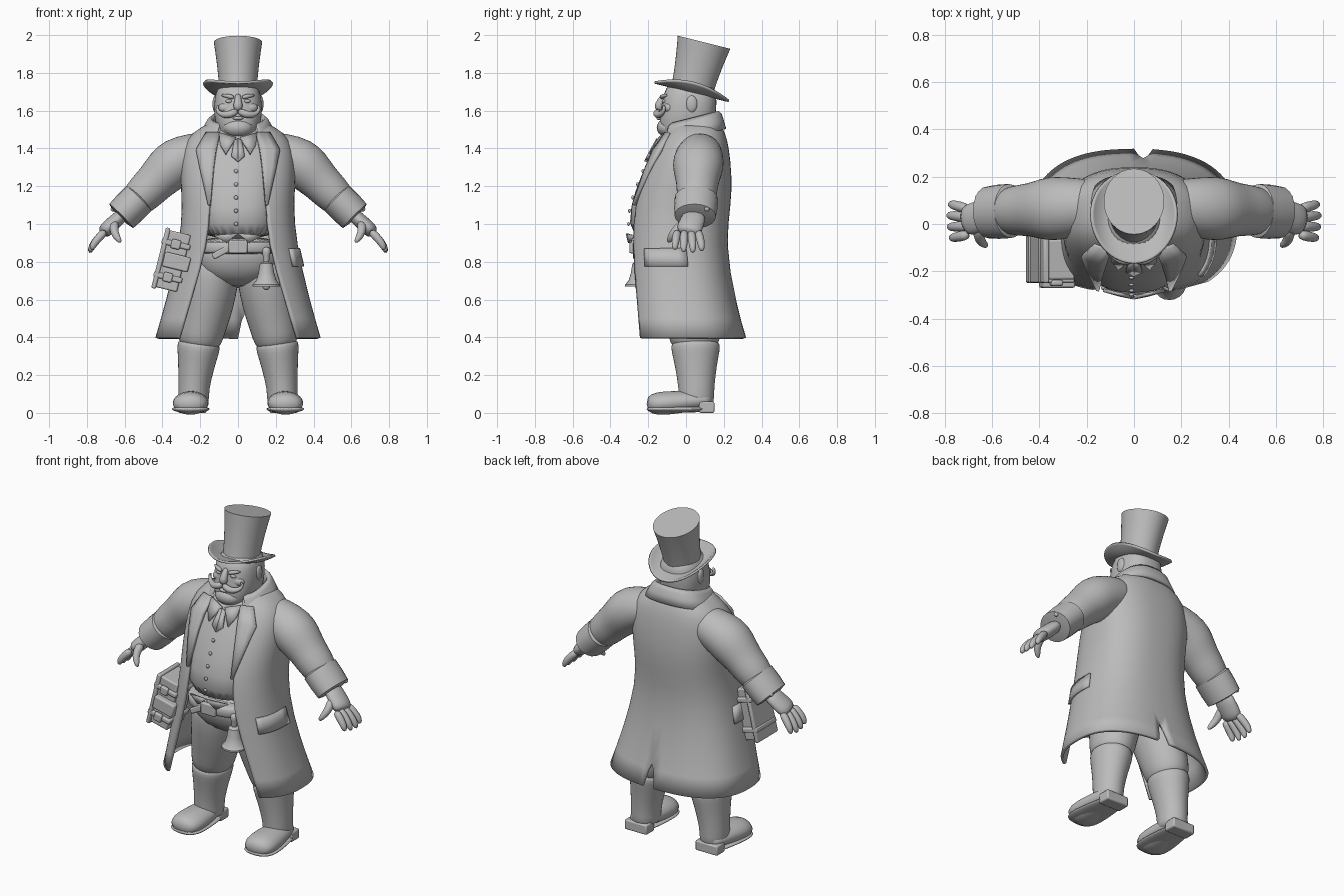
import bpy, bmesh
from math import sin, cos, asin, pi, radians, copysign
from mathutils import Vector, Matrix

if "Cube" in bpy.data.objects:
    bpy.data.objects.remove(bpy.data.objects["Cube"])

grey = bpy.data.materials.new("plain_grey")
grey.use_nodes = True
shade = (.5, .5, .5, 1)
grey.diffuse_color = shade
grey.node_tree.nodes["Principled BSDF"].inputs["Base Color"].default_value = shade


def finish(name, bm, smooth=False, thickness=0, bevel=0):
    bmesh.ops.recalc_face_normals(bm, faces=bm.faces)
    mesh = bpy.data.meshes.new(name)
    bm.to_mesh(mesh)
    bm.free()
    mesh.materials.append(grey)
    mesh.shade_smooth()
    if not smooth:
        mesh.set_sharp_from_angle(angle=radians(40))
    obj = bpy.data.objects.new(name, mesh)
    bpy.context.collection.objects.link(obj)
    if smooth:
        modifier = obj.modifiers.new("smooth", 'SUBSURF')
        modifier.levels = modifier.render_levels = 1
        modifier.boundary_smooth = 'PRESERVE_CORNERS'
    if thickness:
        modifier = obj.modifiers.new("thickness", 'SOLIDIFY')
        modifier.thickness, modifier.offset = thickness, 0
    if bevel:
        modifier = obj.modifiers.new("soft_edges", 'BEVEL')
        modifier.width, modifier.segments = bevel, 2


def skin(bm, rings, closed=True, caps=True):
    rings = [[bm.verts.new(point) for point in ring] for ring in rings]
    count = len(rings[0])
    for lower, upper in zip(rings, rings[1:]):
        for i in range(count if closed else count - 1):
            j = (i + 1) % count
            bm.faces.new((lower[i], lower[j], upper[j], upper[i]))
    if caps and closed:
        bm.faces.new(rings[0])
        bm.faces.new(rings[-1])


def turn_angles(count):
    return [2 * pi * k / count for k in range(count)]


def tube(name, path, radii, flat=1, side=1, smooth=True):
    """Elliptical rings strung along a path; flat stretches them across it."""
    points = [Vector((x * side, y, z)) for x, y, z in path]
    rings = []
    for i, (point, radius) in enumerate(zip(points, radii)):
        along = (points[min(i + 1, len(points) - 1)] - points[max(i - 1, 0)]).normalized()
        reference = Vector((0, 0, 1)) if abs(along.y) > .75 else Vector((0, 1, 0))
        across = along.cross(reference).normalized()
        other = across.cross(along) * flat
        rings.append([point + (across * cos(a) + other * sin(a)) * radius for a in turn_angles(20)])
    bm = bmesh.new()
    skin(bm, rings)
    finish(name, bm, smooth)


def box(name, location, size, tilt=0):
    bm = bmesh.new()
    matrix = Matrix.Translation(location) @ Matrix.Rotation(tilt, 4, 'Y') @ Matrix.Diagonal((*size, 1))
    bmesh.ops.create_cube(bm, size=1, matrix=matrix)
    finish(name, bm, bevel=.008)


def ball(name, location, size):
    bm = bmesh.new()
    matrix = Matrix.Translation(location) @ Matrix.Diagonal((*size, 1))
    bmesh.ops.create_uvsphere(bm, u_segments=16, v_segments=10, radius=1, matrix=matrix)
    finish(name, bm)


def plate(name, outline, side):
    bm = bmesh.new()
    bm.faces.new([bm.verts.new((x * side, y, z)) for x, y, z in outline])
    finish(name, bm, thickness=.015)


# Cross-sections: height, half width, front, back, then front opening if any
def section(row, angle, offset=0, slope=0):
    height, width, front, back = row[:4]
    x = (width + offset) * copysign(abs(sin(angle)) ** .8, sin(angle))
    depth = (back - front) / 2 + offset
    y = (front + back) / 2 - depth * copysign(abs(cos(angle)) ** .8, cos(angle))
    return Vector((x, y, height + slope * y))


def angle_at(row, x):
    return asin(min(1, x / row[1]) ** 1.25)


def loft(name, rows):
    bm = bmesh.new()
    skin(bm, [[section(row, angle) for angle in turn_angles(28)] for row in rows])
    finish(name, bm, True)


def wrap(name, rows, vent=0, slope=0):
    """Garment open at the front, slit at the back of its last row."""
    bm = bmesh.new()
    steps = 18
    for side in (1, -1):
        rings = []
        for row in rows:
            start = angle_at(row, row[4])
            end = pi - side * .06 - (vent if row is rows[-1] else 0)
            rings.append([section(row, side * (start + (end - start) * k / steps), 0, slope)
                          for k in range(steps + 1)])
        skin(bm, rings, closed=False)
    bmesh.ops.remove_doubles(bm, verts=bm.verts, dist=.002)
    finish(name, bm, True, .018)


# Long coat
coat = [
    (1.53, .14, -.07, .17, .08), (1.48, .24, -.1, .2, .1), (1.4, .29, -.16, .22, .12),
    (1.25, .3, -.23, .235, .14), (1.1, .285, -.285, .23, .15), (.9, .3, -.3, .2, .16),
    (.6, .37, -.3, .25, .25), (.395, .43, -.3, .31, .31),
]
wrap("long_coat", coat, vent=.06)
wrap("coat_collar", [(1.45, .15, -.09, .17, .08), (1.555, .135, -.1, .17, .09),
                     (1.545, .15, -.11, .18, .1), (1.45, .2, -.13, .205, .12)], slope=.25)


def coat_row(height):
    for upper, lower in zip(coat, coat[1:]):
        if lower[0] <= height <= upper[0]:
            mix = (upper[0] - height) / (upper[0] - lower[0])
            return [a + (b - a) * mix for a, b in zip(upper, lower)]


# Waistcoat follows the coat, a little narrower and fuller
waistcoat = [(z, width * .72, front - .012, .1) for z, width, front, back, opening in coat if z > .8]
loft("waistcoat", waistcoat)
for k in range(5):
    height = 1 + .07 * k
    ball("waistcoat_button", (-.01, coat_row(height)[2] - .012, height), (.011, .007, .011))

# Trouser seat and belt
loft("trouser_seat", [(.95, .22, -.25, .15), (.8, .24, -.23, .16), (.72, .2, -.19, .16), (.66, .08, -.1, .12)])
loft("belt", [(z, .235, -.285, .16) for z in (.84, .85, .9, .91)])
box("belt_buckle", (0, -.285, .88), (.1, .03, .07))
box("belt_tongue", (-.09, -.27, .85), (.1, .02, .035), -.5)

# Head and face
loft("head", [(1.44, .08, -.09, .1), (1.47, .1, -.13, .13), (1.53, .12, -.145, .15),
              (1.6, .13, -.13, .16), (1.68, .123, -.125, .165), (1.76, .1, -.09, .14)])
tube("nose", [(0, -.11, 1.69), (0, -.135, 1.65), (0, -.148, 1.62), (0, -.13, 1.6)], (.014, .02, .027, .016))
ball("chin_beard", (0, -.1, 1.51), (.08, .055, .05))
ball("lower_lip", (0, -.142, 1.56), (.028, .014, .01))

# Top hat, built upright and then tipped back
tip = Matrix.Translation((0, .03, 1.7)) @ Matrix.Rotation(radians(-14), 4, 'X')


def hat_ring(radius, height, curl=0):
    return [tip @ Vector((radius * cos(a), radius * 1.12 * sin(a), height + curl * cos(a) ** 2))
            for a in turn_angles(40)]


steps = [k / 6 for k in range(7)]
bm = bmesh.new()
skin(bm, [hat_ring(.1 + .028 * f ** 1.5, .27 * f) for f in steps])
finish("hat_crown", bm)
bm = bmesh.new()
skin(bm, [hat_ring(.09 + .092 * f, 0, .05 * f ** 2) for f in steps], caps=False)
finish("hat_brim", bm, True, .012)

# Landmarks of the left limbs
neck, shoulder, upper_arm = Vector((.1, .08, 1.4)), Vector((.22, .075, 1.375)), Vector((.33, .065, 1.33))
elbow, wrist = Vector((.45, .06, 1.21)), Vector((.6, .05, 1.06))
knuckles = Vector((.72, .01, .95))
hip, knee, shin = Vector((.11, -.03, .9)), Vector((.165, .03, .56)), Vector((.205, .05, .38))
ankle, heel, toe = Vector((.235, .055, .13)), Vector((.24, .145, .07)), Vector((.255, -.21, .045))

for side, label in ((1, "left_"), (-1, "right_")):
    # Facial details
    tube(label + "moustache", [(0, -.148, 1.6), (.04, -.158, 1.58), (.08, -.14, 1.575), (.11, -.118, 1.595),
                               (.112, -.115, 1.62), (.1, -.12, 1.63)],
         (.016, .022, .017, .011, .008, .004), side=side)
    tube(label + "eyebrow", [(.02, -.13, 1.668), (.05, -.126, 1.678), (.09, -.1, 1.682)], (.01, .013, .006), side=side)
    ball(label + "eye", (side * .048, -.115, 1.65), (.018, .012, .01))
    ball(label + "cheek", (side * .06, -.09, 1.615), (.045, .03, .03))
    ball(label + "ear", (side * .121, .03, 1.635), (.014, .03, .045))

    # Shirt collar, cravat half, waistcoat hem point
    plate(label + "shirt_collar", [(.01, -.14, 1.455), (.1, -.11, 1.48), (.095, -.155, 1.42), (.065, -.19, 1.37)], side)
    plate(label + "cravat", [(0, -.15, 1.45), (.02, -.15, 1.44), (.035, -.2, 1.36), (0, -.215, 1.33)], side)
    plate(label + "waistcoat_point", [(0, -.312, .95), (.13, -.28, .94), (.06, -.3, .9)], side)

    # Lapel laid on the coat, widest near the notch
    bm = bmesh.new()
    rings = []
    for height, breadth in ((1.48, .07), (1.39, .1), (1.3, .07), (1.1, .01)):
        row = coat_row(height)
        angles = [angle_at(row, row[4] - .01 + breadth * k / 3) for k in range(4)]
        rings.append([section(row, side * angle, .012) for angle in angles])
    skin(bm, rings, closed=False)
    finish(label + "lapel", bm, thickness=.02)

    # Pocket flap
    bm = bmesh.new()
    skin(bm, [[section(coat_row(z), side * radians(55 + 7 * k), .014) for k in range(7)]
              for z in (.87, .82, .775)], closed=False)
    finish(label + "pocket_flap", bm, thickness=.016)

    # Sleeve running in under the collar, and turned-back cuff
    tube(label + "sleeve", [neck, shoulder, upper_arm, upper_arm.lerp(elbow, .4), elbow.lerp(upper_arm, .1),
                            elbow.lerp(wrist, .2), wrist],
         (.09, .115, .132, .126, .107, .106, .083), 1.05, side)
    tube(label + "cuff", [elbow.lerp(wrist, f) for f in (.45, .5, .82, 1.12, 1.15)],
         (.08, .094, .094, .09, .06), 1.22, side, smooth=False)
    ball(label + "cuff_button", (side * .66, .11, 1.08), [.014] * 3)

    # Hand with splayed fingers
    tube(label + "palm", [wrist, wrist.lerp(knuckles, .4), wrist.lerp(knuckles, .8), knuckles],
         (.038, .038, .042, .03), 1.7, side)
    for k, reach in enumerate((.9, 1, 1.03, .95)):
        y = .036 * k - .045
        base = Vector((.7, y, .965))
        offsets = [Vector(v) * reach for v in ((0, 0, 0), (.045, y / 5, -.045), (.075, y / 3, -.085), (.083, y / 3, -.115))]
        tube(label + "finger", [base + offset for offset in offsets], (.022, .022, .019, .01), side=side)
    tube(label + "thumb", [(.65, -.01, 1.01), (.66, -.05, .97), (.645, -.08, .935), (.62, -.095, .9)],
         (.025, .024, .02, .01), side=side)

    # Trouser leg tucked into the boot
    tube(label + "trouser_leg", [hip, hip.lerp(knee, .5), knee, knee.lerp(shin, .5), shin, shin.lerp(ankle, .2)],
         (.13, .15, .14, .128, .12, .09), 1.15, side)
    tube(label + "boot_shaft", [shin, shin.lerp(ankle, .05), shin.lerp(ankle, .2), shin.lerp(ankle, .5), ankle,
                                ankle - Vector((0, 0, .07)), ankle - Vector((0, 0, .1))],
         (.09, .115, .113, .098, .082, .083, .07), 1.15, side)
    foot = [heel.lerp(toe, f) for f in (0, .25, .55, .85, 1)]
    widths = (.06, .08, .094, .1, .06)
    tube(label + "boot_foot", foot, widths, .65, side)
    tube(label + "boot_sole", [(p.x, p.y, .02) for p in foot], [w + .005 for w in widths], .2, side)
    box(label + "boot_heel", (side * .242, .11, .03), (.15, .08, .06))

# Hand bell on the belt
bell = Vector((.15, -.25, .67))
tube("bell", [bell + Vector((0, 0, z)) for z in (.13, .12, .07, .03, .01, 0)],
     (.02, .034, .042, .054, .072, .072), smooth=False)
tube("bell_handle", [bell + Vector((0, 0, z)) for z in (.21, .18, .15, .12)], (.02, .026, .014, .018))
ball("bell_clapper", bell, [.02] * 3)

# Satchel on the right hip
centre, lean = Vector((-.35, -.15, .805)), .24
turn = Matrix.Rotation(lean, 3, 'Y')


def satchel_part(name, shift, size):
    box(name, centre + turn @ Vector(shift), size, lean)


satchel_part("satchel", (0, 0, 0), (.13, .17, .31))
satchel_part("satchel_cover", (-.06, 0, 0), (.025, .2, .33))
satchel_part("satchel_pouch", (.025, -.095, 0), (.14, .05, .08))
for height in (.09, -.09):
    satchel_part("satchel_strap", (0, 0, height), (.155, .2, .03))
    satchel_part("strap_buckle", (0, -.1, height), (.05, .025, .05))
